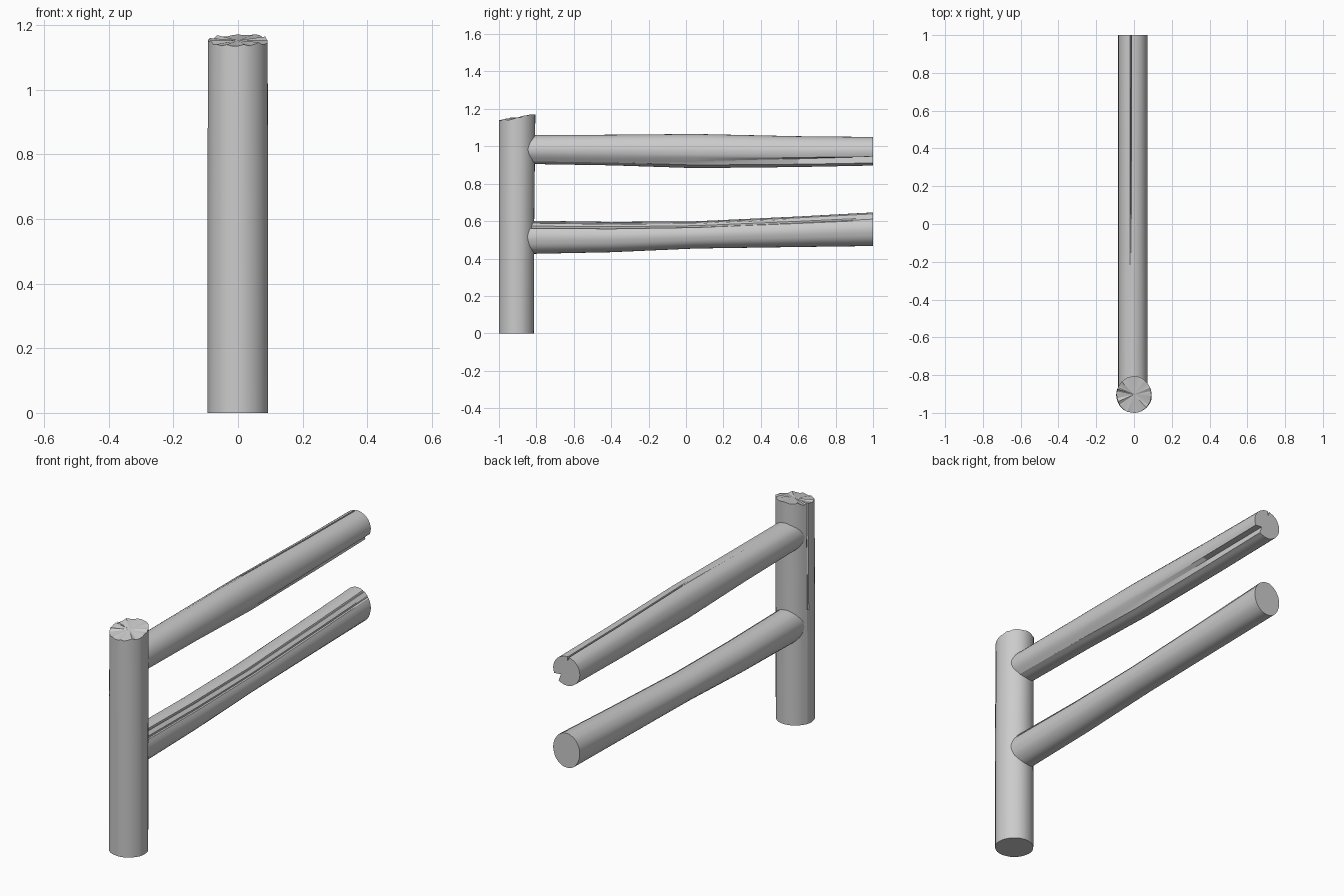
import bpy, bmesh, random
from math import sin, cos, radians
from mathutils import Vector

random.seed(4)
cube = bpy.data.objects.get("Cube")
if cube:
    bpy.data.objects.remove(cube)

wood = bpy.data.materials.new("pale grey wood")
wood.use_nodes = True
COLOUR = (0.6, 0.6, 0.6, 1)
wood.diffuse_color = COLOUR
wood.node_tree.nodes["Principled BSDF"].inputs["Base Color"].default_value = COLOUR


def log(name, stations, place, cracks=(), sides=32, end_shift=None):
    """Loft a log. stations: (t, centre a, centre b, radius a, radius b).
    cracks: (angle, half width, depth at first end, middle, last end)."""
    angles = [(360 * i / sides, 0, None) for i in range(sides)]
    for c in cracks:
        angles = [a for a in angles
                  if abs((a[0] - c[0] + 180) % 360 - 180) > c[1] + 2]
        angles += [(c[0] + s * c[1], 0, None) for s in (-1, 1)]
        angles.append((c[0], 1, c))
    angles.sort(key=lambda a: a[0] % 360)
    bark = [random.uniform(0.98, 1.0) for _ in angles]

    bm = bmesh.new()
    rings = []
    for k, (t, ca, cb, ra, rb) in enumerate(stations):
        u = 2 * k / (len(stations) - 1)
        ring = []
        for (ang, cracked, c), rough in zip(angles, bark):
            r = rough
            if cracked:
                depth = c[2] + (c[3] - c[2]) * u if u < 1 else c[3] + (c[4] - c[3]) * (u - 1)
                r -= depth
            a = ca + ra * r * cos(radians(ang))
            b = cb + rb * r * sin(radians(ang))
            ring.append(bm.verts.new(place(a, b, t)))
        rings.append(ring)
    if end_shift:
        for v in rings[-1]:
            v.co.z += end_shift(v.co)
    n = len(angles)
    for lower, upper in zip(rings, rings[1:]):
        for i in range(n):
            j = (i + 1) % n
            bm.faces.new((lower[i], lower[j], upper[j], upper[i]))
    # Fan caps on both ends
    for ring, s in ((rings[0], stations[0]), (rings[-1], stations[-1])):
        hub = bm.verts.new(place(s[1], s[2], s[0]))
        for i in range(n):
            bm.faces.new((ring[i], ring[(i + 1) % n], hub))
    bmesh.ops.recalc_face_normals(bm, faces=bm.faces)
    mesh = bpy.data.meshes.new(name)
    bm.to_mesh(mesh)
    bm.free()
    mesh.materials.append(wood)
    obj = bpy.data.objects.new(name, mesh)
    bpy.context.collection.objects.link(obj)
    bpy.context.view_layer.objects.active = obj
    bpy.ops.object.select_all(action='DESELECT')
    obj.select_set(True)
    bpy.ops.object.shade_smooth_by_angle(angle=radians(25))
    return obj


def upright(a, b, t):
    return Vector((a, b, t))


def lying(a, b, t):
    return Vector((a, t, b))


def rail_stations(spans):
    return [(y, -0.006, (lo + hi) / 2, 0.078, (hi - lo) / 2) for y, lo, hi in spans]


# Upright post with a sloping, roughly sawn top
def sawn_top(co):
    return 0.17 * (co.y + 0.905) + random.uniform(-0.006, 0.006)


log("post",
    [(0, 0, -0.907, 0.095, 0.094), (0.6, 0, -0.906, 0.095, 0.095),
     (1.153, 0, -0.903, 0.093, 0.098)],
    upright, cracks=[(165, 3, 0, 0.02, 0.08)], end_shift=sawn_top)

# Upper rail, split along its lower side and cracked along its top
log("upper_rail",
    rail_stations([(-0.88, 0.905, 1.06), (-0.4, 0.897, 1.062), (0.05, 0.882, 1.066),
                   (0.6, 0.888, 1.054), (1.0, 0.896, 1.05)]),
    lying, cracks=[(-38, 16, 0.02, 0.04, 0.45), (98, 3, 0, 0.03, 0.3)])

# Lower rail, weathered along its upper side
log("lower_rail",
    rail_stations([(-0.88, 0.422, 0.604), (-0.4, 0.432, 0.597), (0.05, 0.452, 0.6),
                   (0.6, 0.46, 0.626), (1.0, 0.465, 0.648)]),
    lying, cracks=[(38, 5, 0.12, 0.1, 0.02), (62, 4, 0.1, 0.08, 0.03)])
